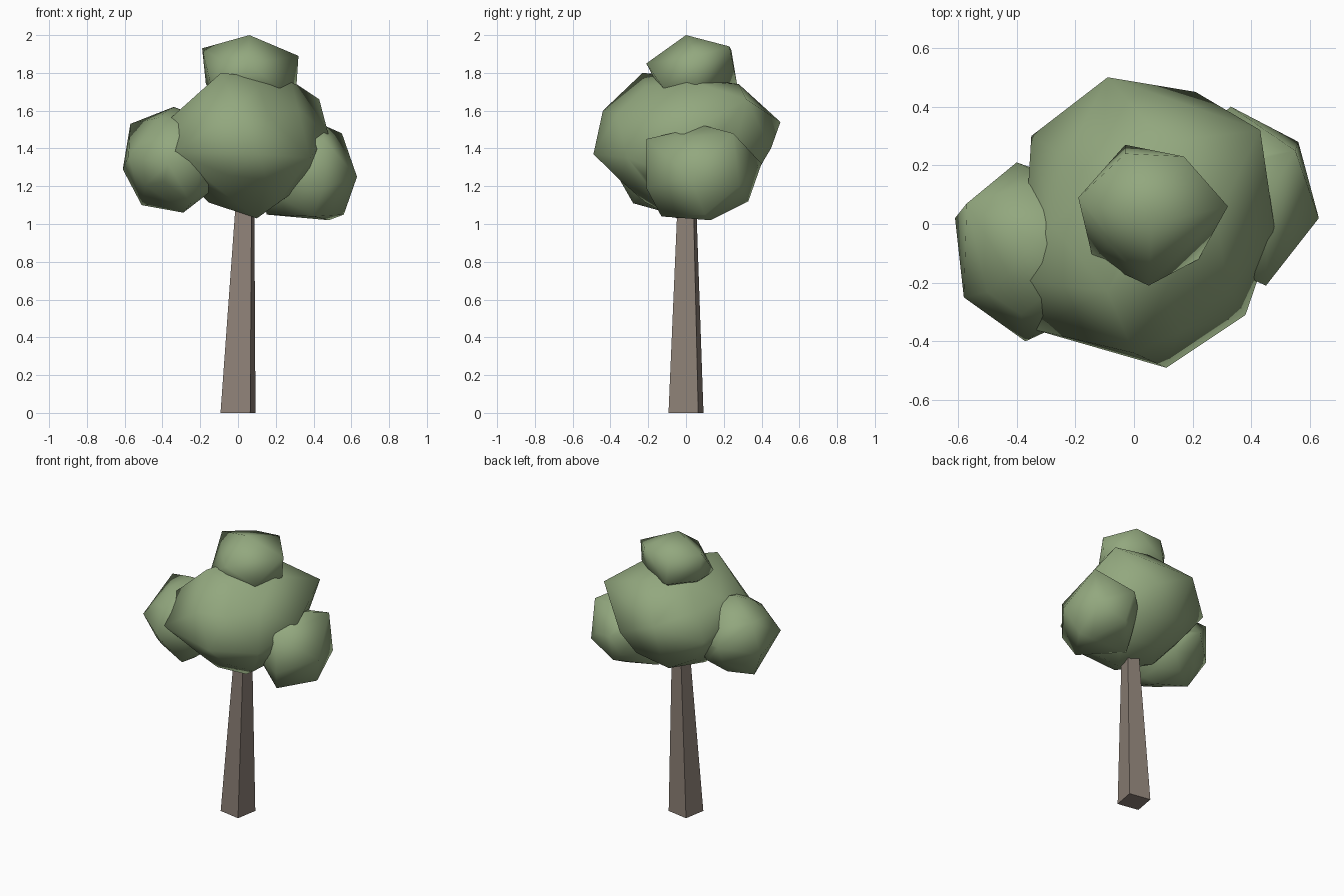
import bpy
import bmesh
import math
from mathutils import Matrix, Vector

default_cube = bpy.data.objects.get("Cube")
if default_cube:
    bpy.data.objects.remove(default_cube, do_unlink=True)


def make_material(name, colour):
    material = bpy.data.materials.new(name)
    material.use_nodes = True
    material.diffuse_color = (*colour, 1)
    shader = material.node_tree.nodes["Principled BSDF"]
    shader.inputs["Base Color"].default_value = (*colour, 1)
    shader.inputs["Roughness"].default_value = 0.9
    return material


def add_object(name, bm, material, smooth):
    bmesh.ops.recalc_face_normals(bm, faces=bm.faces[:])
    mesh = bpy.data.meshes.new(name)
    bm.to_mesh(mesh)
    bm.free()
    mesh.materials.append(material)
    for polygon in mesh.polygons:
        polygon.use_smooth = smooth
    obj = bpy.data.objects.new(name, mesh)
    bpy.context.scene.collection.objects.link(obj)
    return obj


def leaf_clump(name, centre, radii, detail, corners):
    """Faceted ball wrapped together with a few protruding corners."""
    bm = bmesh.new()
    placement = Matrix.Translation(centre) @ Matrix.Diagonal((*radii, 1))
    bmesh.ops.create_icosphere(bm, subdivisions=detail, radius=1, matrix=placement)
    bmesh.ops.delete(bm, geom=bm.faces[:] + bm.edges[:], context='EDGES_FACES')
    for corner in corners:
        bm.verts.new(corner)
    hull = bmesh.ops.convex_hull(bm, input=bm.verts[:])
    spare = {v for v in hull["geom_interior"] + hull["geom_unused"]
             if isinstance(v, bmesh.types.BMVert)}
    bmesh.ops.delete(bm, geom=list(spare), context='VERTS')
    loose = [v for v in bm.verts if not v.link_faces]
    bmesh.ops.delete(bm, geom=loose, context='VERTS')
    return add_object(name, bm, leaf_green, True)


def tapered_post(name, sections, sides, turn, material):
    """Straight-sided post lofted through (centre, radius) sections."""
    bm = bmesh.new()
    rings = []
    for centre, radius in sections:
        ring = []
        for i in range(sides):
            angle = turn + math.tau * i / sides
            offset = Vector((math.cos(angle), math.sin(angle), 0)) * radius
            ring.append(bm.verts.new(Vector(centre) + offset))
        rings.append(ring)
    for low, high in zip(rings, rings[1:]):
        for i in range(sides):
            j = (i + 1) % sides
            bm.faces.new((low[i], low[j], high[j], high[i]))
    bm.faces.new(rings[0])
    bm.faces.new(rings[-1])
    return add_object(name, bm, material, False)


leaf_green = make_material("leaf green", (0.29, 0.39, 0.21))
bark_brown = make_material("bark brown", (0.27, 0.22, 0.185))

# Four-sided trunk, leaning slightly as it narrows
tapered_post("trunk", [((0, 0, 0), 0.113), ((0.04, 0.005, 1.2), 0.056)],
             4, math.radians(35), bark_brown)

# Large middle clump
leaf_clump("middle_leaves", (0.05, 0, 1.42), (0.39, 0.43, 0.36), 2, [
    (-0.09, 0.5, 1.54), (0.21, 0.45, 1.4), (0.43, 0.32, 1.66),
    (0.48, -0.02, 1.47), (0.38, -0.31, 1.35), (0.11, -0.49, 1.37),
    (0, -0.44, 1.6), (-0.34, -0.36, 1.38), (-0.38, -0.19, 1.54),
    (-0.35, 0.3, 1.42), (-0.09, -0.23, 1.8), (0.28, 0.02, 1.76),
    (0.1, 0.28, 1.74), (0.1, -0.05, 1.03)])

# Small crown clump
leaf_clump("crown_leaves", (0.06, 0.03, 1.78), (0.2, 0.19, 0.19), 1, [
    (0.06, 0, 2), (-0.19, 0.09, 1.93), (-0.03, 0.24, 1.92),
    (0.17, 0.23, 1.94), (0.32, 0.06, 1.89), (0.05, -0.21, 1.85),
    (-0.03, 0.27, 1.74), (0.31, 0.06, 1.74), (0.22, -0.12, 1.72),
    (-0.14, -0.12, 1.72), (-0.17, 0.1, 1.74)])

# Side clump on the model's right
leaf_clump("right_leaves", (-0.32, -0.09, 1.34), (0.25, 0.27, 0.26), 2, [
    (-0.61, 0.02, 1.29), (-0.57, 0.07, 1.53), (-0.58, -0.25, 1.36),
    (-0.37, -0.4, 1.32), (-0.4, 0.21, 1.36), (-0.34, -0.06, 1.62),
    (-0.51, -0.05, 1.1), (-0.29, -0.1, 1.06), (-0.25, -0.28, 1.11)])

# Side clump on the model's left
leaf_clump("left_leaves", (0.36, 0.1, 1.27), (0.23, 0.26, 0.23), 2, [
    (0.55, 0.25, 1.48), (0.63, 0.02, 1.25), (0.56, 0.28, 1.2),
    (0.33, 0.4, 1.32), (0.45, -0.21, 1.45), (0.45, -0.21, 1.19),
    (0.56, 0.1, 1.05), (0.48, 0.13, 1.02), (0.4, -0.13, 1.04),
    (0.46, 0.1, 1.52), (0.15, 0.1, 1.05), (0.35, 0.33, 1.12)])
